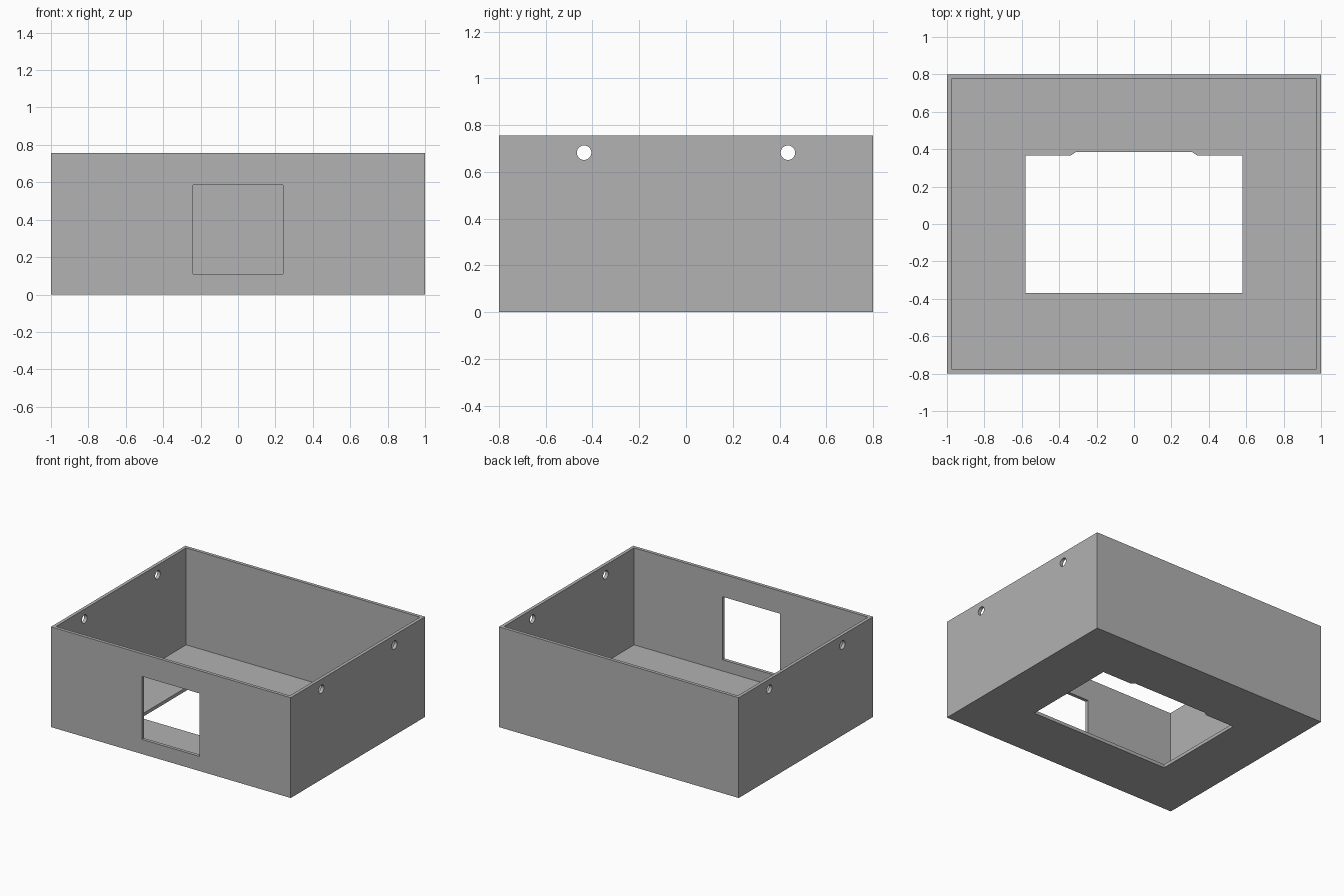
import bpy
import bmesh
from math import radians
from mathutils import Matrix

cube = bpy.data.objects.get("Cube")
if cube:
    bpy.data.objects.remove(cube, do_unlink=True)

WIDTH, DEPTH, HEIGHT, WALL = 2.0, 1.6, 0.756, 0.025

grey = bpy.data.materials.new("plain grey")
grey.use_nodes = True
colour = (0.445, 0.445, 0.445, 1)
grey.diffuse_color = colour
grey.node_tree.nodes["Principled BSDF"].inputs["Base Color"].default_value = colour


def finish(name, bm):
    bmesh.ops.recalc_face_normals(bm, faces=bm.faces)
    mesh = bpy.data.meshes.new(name)
    bm.to_mesh(mesh)
    bm.free()
    mesh.materials.append(grey)
    obj = bpy.data.objects.new(name, mesh)
    bpy.context.collection.objects.link(obj)
    return obj


def box(name, low, high):
    bm = bmesh.new()
    bmesh.ops.create_cube(bm, size=1)
    for v in bm.verts:
        v.co = [a + (c + 0.5) * (b - a) for a, b, c in zip(low, high, v.co)]
    return finish(name, bm)


def prism(name, outline, bottom, top):
    bm = bmesh.new()
    face = bm.faces.new([bm.verts.new((x, y, bottom)) for x, y in outline])
    new = bmesh.ops.extrude_face_region(bm, geom=[face])["geom"]
    verts = [g for g in new if isinstance(g, bmesh.types.BMVert)]
    bmesh.ops.translate(bm, verts=verts, vec=(0, 0, top - bottom))
    return finish(name, bm)


def rod(name, y, z, radius):
    bm = bmesh.new()
    bmesh.ops.create_cone(bm, cap_ends=True, segments=48, radius1=radius,
                          radius2=radius, depth=WIDTH + 0.4,
                          matrix=Matrix.Translation((0, y, z))
                          @ Matrix.Rotation(radians(90), 4, "Y"))
    return finish(name, bm)


# Outer body of the open box
hx, hy = WIDTH / 2, DEPTH / 2
case = box("open_case", (-hx, -hy, 0), (hx, hy, HEIGHT))

# Inner cavity, front window and the notched floor opening
cutters = [
    box("cavity_cutter", (WALL - hx, WALL - hy, WALL), (hx - WALL, hy - WALL, 1)),
    box("window_cutter", (-0.24, -1, 0.11), (0.24, -0.5, 0.585)),
]
half = [(0.58, -0.37), (0.58, 0.365), (0.34, 0.365), (0.31, 0.385)]
outline = half + [(-x, y) for x, y in reversed(half)]
cutters.append(prism("floor_cutter", outline, -0.1, 0.1))

# Two screw holes through each side wall
for y in (-0.436, 0.436):
    cutters.append(rod("screw_hole_cutter", y, 0.682, 0.031))

for cutter in cutters:
    cutter.hide_render = True
    cut = case.modifiers.new(cutter.name, "BOOLEAN")
    cut.operation = "DIFFERENCE"
    cut.solver = "EXACT"
    cut.object = cutter

# Apply the cuts and remove the helpers
depsgraph = bpy.context.evaluated_depsgraph_get()
result = bpy.data.meshes.new_from_object(case.evaluated_get(depsgraph))
case.modifiers.clear()
case.data = result
result.name = "open_case"
result.materials.clear()
result.materials.append(grey)
for poly in result.polygons:
    poly.material_index = 0
for cutter in cutters:
    bpy.data.objects.remove(cutter, do_unlink=True)

# Smooth the hole walls while keeping the box edges sharp
bpy.ops.object.select_all(action="DESELECT")
case.select_set(True)
bpy.context.view_layer.objects.active = case
bpy.ops.object.shade_smooth_by_angle(angle=radians(30))
